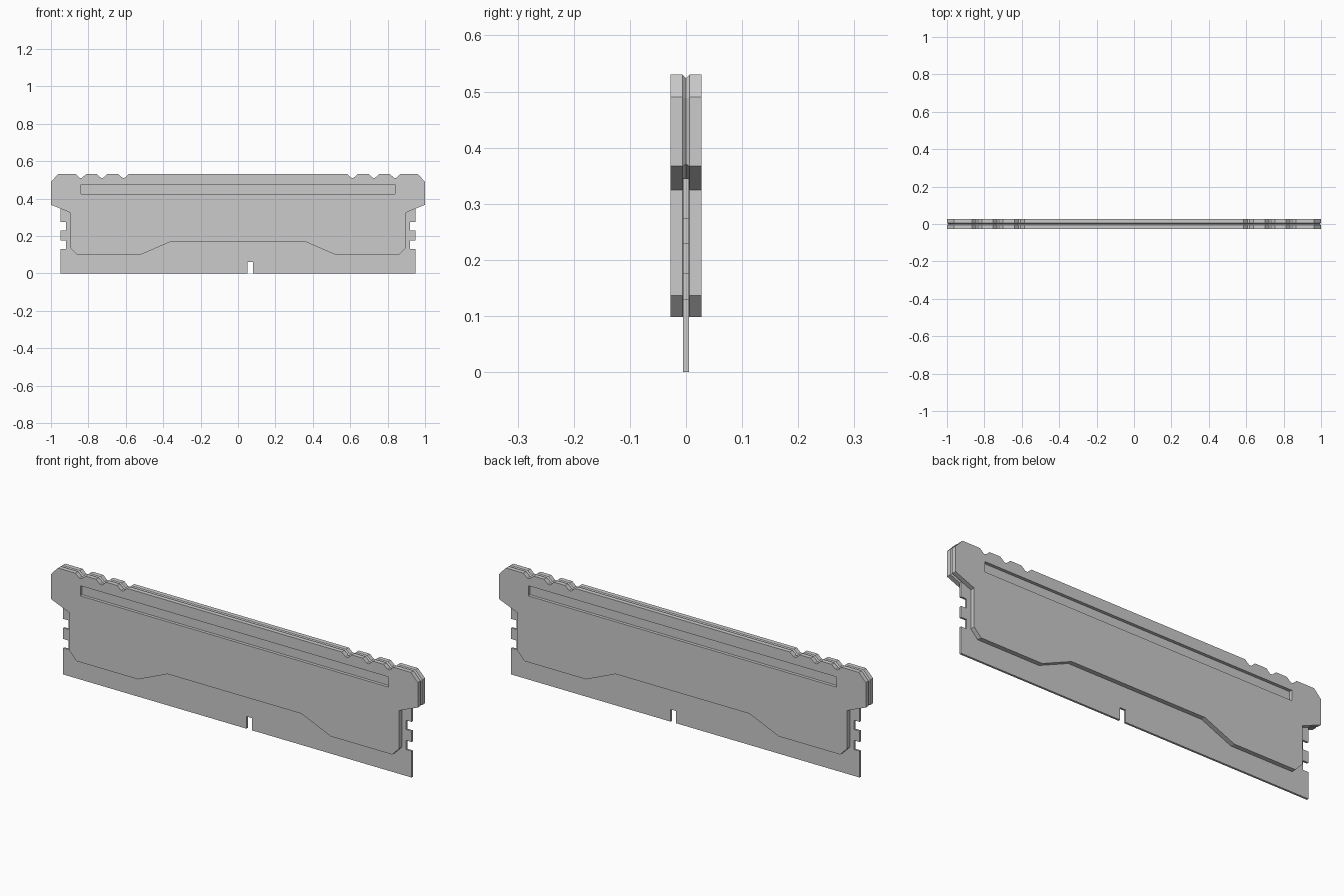
import bpy
import bmesh

if "Cube" in bpy.data.objects:
    bpy.data.objects.remove(bpy.data.objects["Cube"], do_unlink=True)

grey = bpy.data.materials.new("plain grey")
grey.use_nodes = True
grey.diffuse_color = (0.6, 0.6, 0.6, 1)
grey.node_tree.nodes["Principled BSDF"].inputs["Base Color"].default_value = (0.6, 0.6, 0.6, 1)


def prism(name, outline, y_outer, y_inner, groove=0):
    """Extrude an x-z outline along y; groove tapers the inner face inward."""
    bm = bmesh.new()
    face = bm.faces.new([bm.verts.new((x, y_outer, z)) for x, z in outline])
    result = bmesh.ops.extrude_face_region(bm, geom=[face], use_keep_orig=True)
    for item in result["geom"]:
        if isinstance(item, bmesh.types.BMVert):
            item.co.y = y_inner
    bmesh.ops.recalc_face_normals(bm, faces=bm.faces)
    if groove:
        inner = [f for f in bm.faces if all(abs(v.co.y - y_inner) < 1e-5 for v in f.verts)]
        bmesh.ops.inset_region(bm, faces=inner, thickness=groove, use_even_offset=True)
        for v in inner[0].verts:
            v.co.y = 0
    mesh = bpy.data.meshes.new(name)
    bm.to_mesh(mesh)
    bm.free()
    mesh.materials.append(grey)
    obj = bpy.data.objects.new(name, mesh)
    bpy.context.collection.objects.link(obj)
    return obj


def mirrored(half):
    """Complete a right-hand outline with its left-hand reflection."""
    return half + [(-x, z) for x, z in reversed(half)]


# Circuit board with edge notches and an off-centre key slot
side = [(0.95, 0), (0.95, 0.13), (0.92, 0.13), (0.92, 0.175), (0.95, 0.175),
        (0.95, 0.229), (0.92, 0.229), (0.92, 0.274), (0.95, 0.274), (0.95, 0.345)]
key = [(0.05, 0), (0.05, 0.06), (0.08, 0.06), (0.08, 0)]
prism("circuit_board", key + mirrored(side), -0.005, 0.005)

# Heat spreader outline: stepped lower edge, flared shoulders, notched top
half = [(0.365, 0.167), (0.525, 0.098), (0.86, 0.098), (0.898, 0.137),
        (0.898, 0.325), (1, 0.367), (1, 0.49), (0.962, 0.53)]
for x in (0.84, 0.727, 0.612):
    half += [(x + 0.027, 0.53), (x + 0.006, 0.511), (x - 0.006, 0.511), (x - 0.027, 0.53)]
outline = mirrored(half)

# Long recessed slot cut into each spreader
slot = [(-0.84, 0.425), (0.84, 0.425), (0.84, 0.475), (-0.84, 0.475)]
for name, s in (("front_heat_spreader", -1), ("back_heat_spreader", 1)):
    plate = prism(name, outline, s * 0.028, s * 0.006, groove=0.006)
    cutter = prism("slot_cutter", slot, s * 0.05, s * 0.013)
    cutter.hide_render = True
    cut = plate.modifiers.new("slot", "BOOLEAN")
    cut.operation = "DIFFERENCE"
    cut.solver = "EXACT"
    cut.object = cutter
    bpy.context.view_layer.objects.active = plate
    bpy.ops.object.modifier_apply(modifier=cut.name)
    bpy.data.objects.remove(cutter, do_unlink=True)
